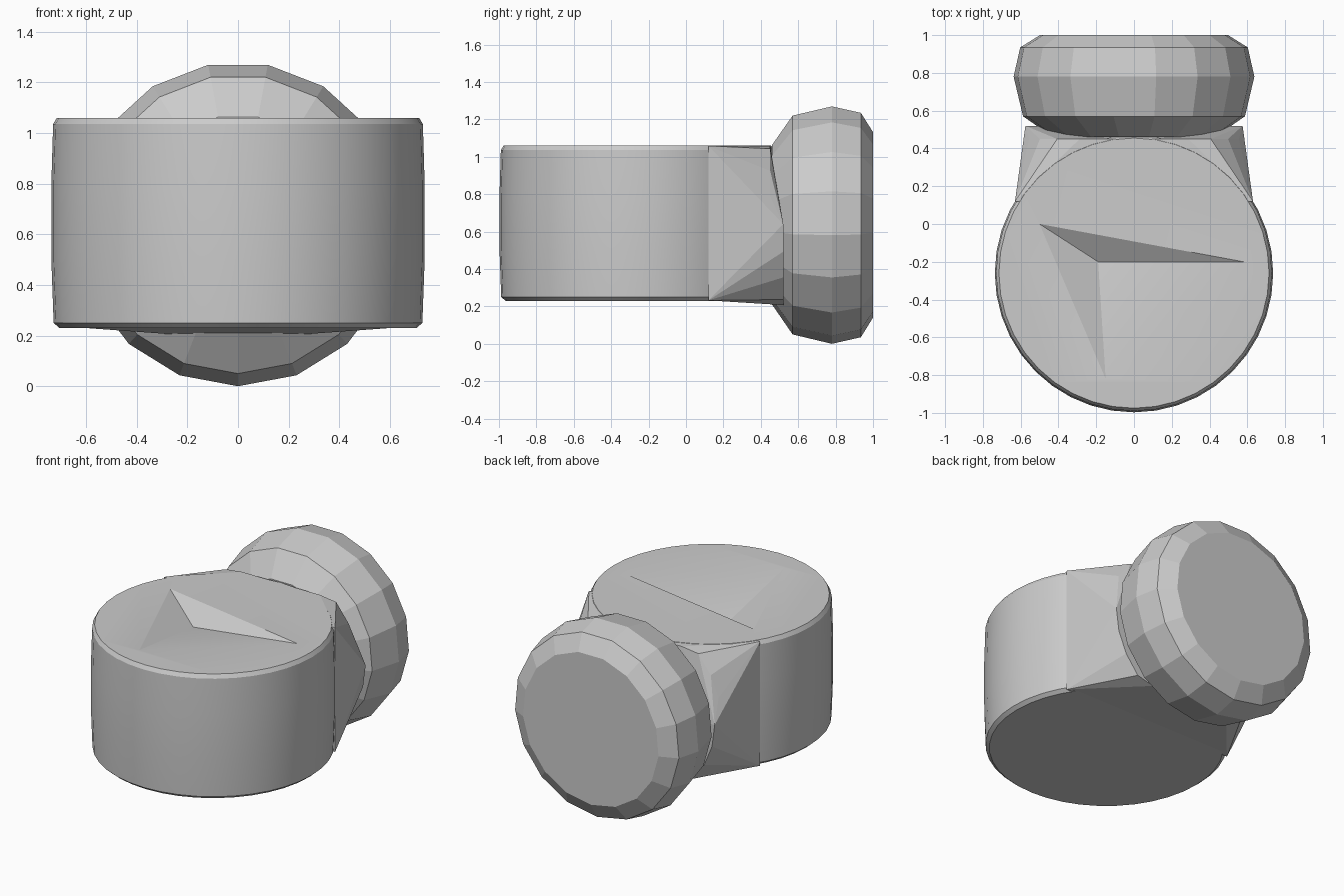
import bpy, bmesh, math
from mathutils import Vector

if "Cube" in bpy.data.objects:
    bpy.data.objects.remove(bpy.data.objects["Cube"])


def make_object(name, bm):
    bmesh.ops.recalc_face_normals(bm, faces=bm.faces)
    mesh = bpy.data.meshes.new(name)
    bm.to_mesh(mesh)
    bm.free()
    obj = bpy.data.objects.new(name, mesh)
    bpy.context.collection.objects.link(obj)
    return obj


def lathe(name, profile, sides, place, phase=0.0):
    """Closed solid of revolution from (radius, height) pairs."""
    bm = bmesh.new()
    rings = []
    for r, h in profile:
        angles = [phase + 2 * math.pi * i / sides for i in range(sides)]
        rings.append([bm.verts.new(place(r * math.cos(a), r * math.sin(a), h)) for a in angles])
    for low, high in zip(rings, rings[1:]):
        for i in range(sides):
            j = (i + 1) % sides
            bm.faces.new((low[i], low[j], high[j], high[i]))
    bm.faces.new(rings[0])
    bm.faces.new(rings[-1])
    return make_object(name, bm)


def hull(name, points):
    bm = bmesh.new()
    for p in points:
        bm.verts.new(p)
    res = bmesh.ops.convex_hull(bm, input=bm.verts)
    loose = {v for v in bm.verts if not v.link_faces}
    bmesh.ops.delete(bm, geom=list(loose), context='VERTS')
    return make_object(name, bm)


# Upright drum with softened rims
drum = lathe("drum",
             [(0.705, 0.23), (0.728, 0.25), (0.737, 0.5), (0.737, 0.8), (0.73, 1.035), (0.715, 1.06)],
             40, lambda u, v, h: Vector((u, v - 0.26, h)))

# Shallow three-sided notch in the drum top
rim = [(-0.5, 0.0), (0.58, -0.2), (-0.15, -0.82)]
notch = hull("notch_cutter",
             [(x, y, z) for x, y in rim for z in (1.06, 1.2)]
             + [(-0.27, -0.2, 1.0), (-0.19, -0.2, 0.965)])
notch.hide_render = True
notch.hide_viewport = True
cut = drum.modifiers.new("notch", 'BOOLEAN')
cut.operation = 'DIFFERENCE'
cut.solver = 'EXACT'
cut.object = notch

# Neck: drum-height rectangle blending into a clipped round end
start = [(sx * 0.63, 0.12, z) for sx in (-1, 1) for z in (0.232, 1.058)]
end = []
for i in range(24):
    a = 2 * math.pi * i / 24
    z = 0.64 + 0.57 * math.sin(a)
    y = 0.45 if z > 0.75 else 0.52
    end.append((0.575 * math.cos(a), y, min(max(z, 0.207), 1.058)))
neck = hull("neck", start + end)

# Rounded faceted disc facing backwards
disc = lathe("end_disc",
             [(0.43, 0.46), (0.59, 0.57), (0.64, 0.78), (0.605, 0.935), (0.5, 1.0)],
             17, lambda u, v, h: Vector((u, h, v + 0.64)), phase=-math.pi / 2)

# Smooth only the drum wall; the disc and neck stay faceted
bpy.ops.object.select_all(action='DESELECT')
drum.select_set(True)
bpy.context.view_layer.objects.active = drum
bpy.ops.object.modifier_apply(modifier="notch")
bpy.ops.object.shade_smooth_by_angle(angle=math.radians(12))
bpy.data.objects.remove(notch)
